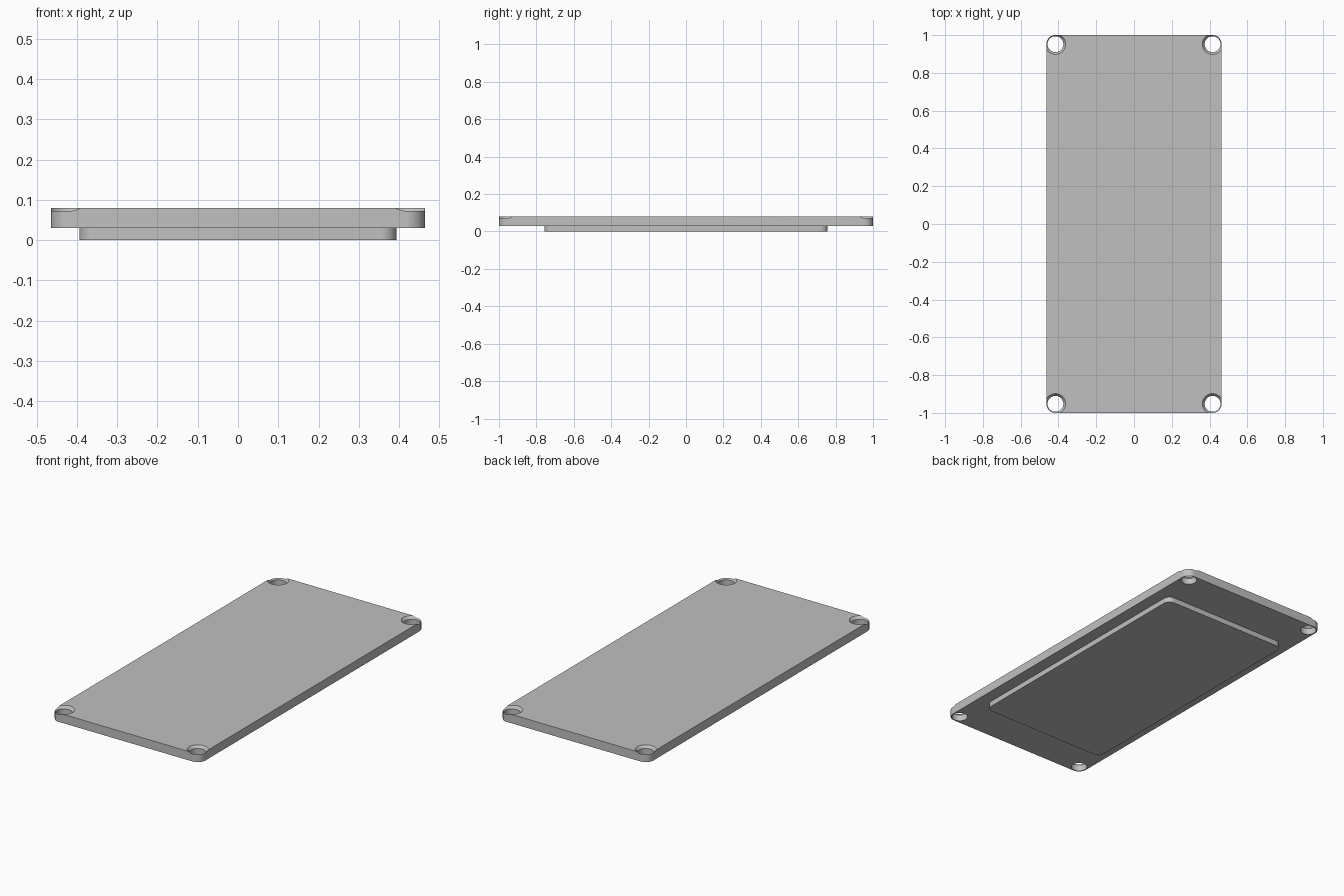
import bpy
import bmesh
from math import cos, sin, pi, radians

if "Cube" in bpy.data.objects:
    bpy.data.objects.remove(bpy.data.objects["Cube"])

grey = bpy.data.materials.new("light grey")
grey.use_nodes = True
COLOUR = (0.53, 0.53, 0.53, 1)
grey.diffuse_color = COLOUR
grey.node_tree.nodes["Principled BSDF"].inputs["Base Color"].default_value = COLOUR

CENTRE_X, CENTRE_Y = 0.416, 0.952   # screw hole and corner centres
CORNER = 0.048
BOTTOM, TOP = 0.03, 0.08


def make_object(name, bm):
    bmesh.ops.recalc_face_normals(bm, faces=bm.faces)
    mesh = bpy.data.meshes.new(name)
    bm.to_mesh(mesh)
    bm.free()
    mesh.materials.append(grey)
    obj = bpy.data.objects.new(name, mesh)
    bpy.context.collection.objects.link(obj)
    return obj


def rounded_slab(name, half_x, half_y, radius, low, high, steps=16):
    """Rectangle with rounded corners, extruded from low to high."""
    bm = bmesh.new()
    outline = []
    for quarter, (sx, sy) in enumerate([(1, 1), (-1, 1), (-1, -1), (1, -1)]):
        for i in range(steps + 1):
            a = (quarter + i / steps) * pi / 2
            outline.append(bm.verts.new((sx * (half_x - radius) + radius * cos(a),
                                         sy * (half_y - radius) + radius * sin(a), low)))
    face = bm.faces.new(outline)
    extruded = bmesh.ops.extrude_face_region(bm, geom=[face], use_keep_orig=True)
    moved = [v for v in extruded["geom"] if isinstance(v, bmesh.types.BMVert)]
    bmesh.ops.translate(bm, verts=moved, vec=(0, 0, high - low))
    return make_object(name, bm)


def add_revolved(bm, x, y, profile, sides=64):
    """Closed solid of revolution from (radius, height) pairs."""
    rings = [[bm.verts.new((x + r * cos(2 * pi * (i + 0.5) / sides),
                            y + r * sin(2 * pi * (i + 0.5) / sides), z))
              for i in range(sides)] for r, z in profile]
    for lower, upper in zip(rings, rings[1:]):
        for i in range(sides):
            j = (i + 1) % sides
            bm.faces.new((lower[i], lower[j], upper[j], upper[i]))
    bm.faces.new(rings[0][::-1])
    bm.faces.new(rings[-1])


def shade(obj):
    bpy.ops.object.select_all(action="DESELECT")
    obj.select_set(True)
    bpy.context.view_layer.objects.active = obj
    bpy.ops.object.shade_smooth_by_angle(angle=radians(25))


# Cover plate and the raised locating pad beneath it
plate = rounded_slab("cover_plate", CENTRE_X + CORNER, CENTRE_Y + CORNER, CORNER, BOTTOM, TOP)
pad = rounded_slab("locating_pad", 0.394, 0.757, 0.04, 0, BOTTOM)

# Countersunk screw holes, whose cones break through the rounded corners
bm = bmesh.new()
for sx in (-1, 1):
    for sy in (-1, 1):
        add_revolved(bm, sx * CENTRE_X, sy * CENTRE_Y,
                     [(0.042, 0.01), (0.042, 0.065), (0.054, TOP), (0.062, 0.09)])
cutter = make_object("screw_hole_cutter", bm)
cutter.hide_render = True

holes = plate.modifiers.new("screw holes", "BOOLEAN")
holes.operation = "DIFFERENCE"
holes.solver = "EXACT"
holes.object = cutter
bpy.context.view_layer.objects.active = plate
bpy.ops.object.modifier_apply(modifier=holes.name)
bpy.data.objects.remove(cutter)

for part in (plate, pad):
    shade(part)
